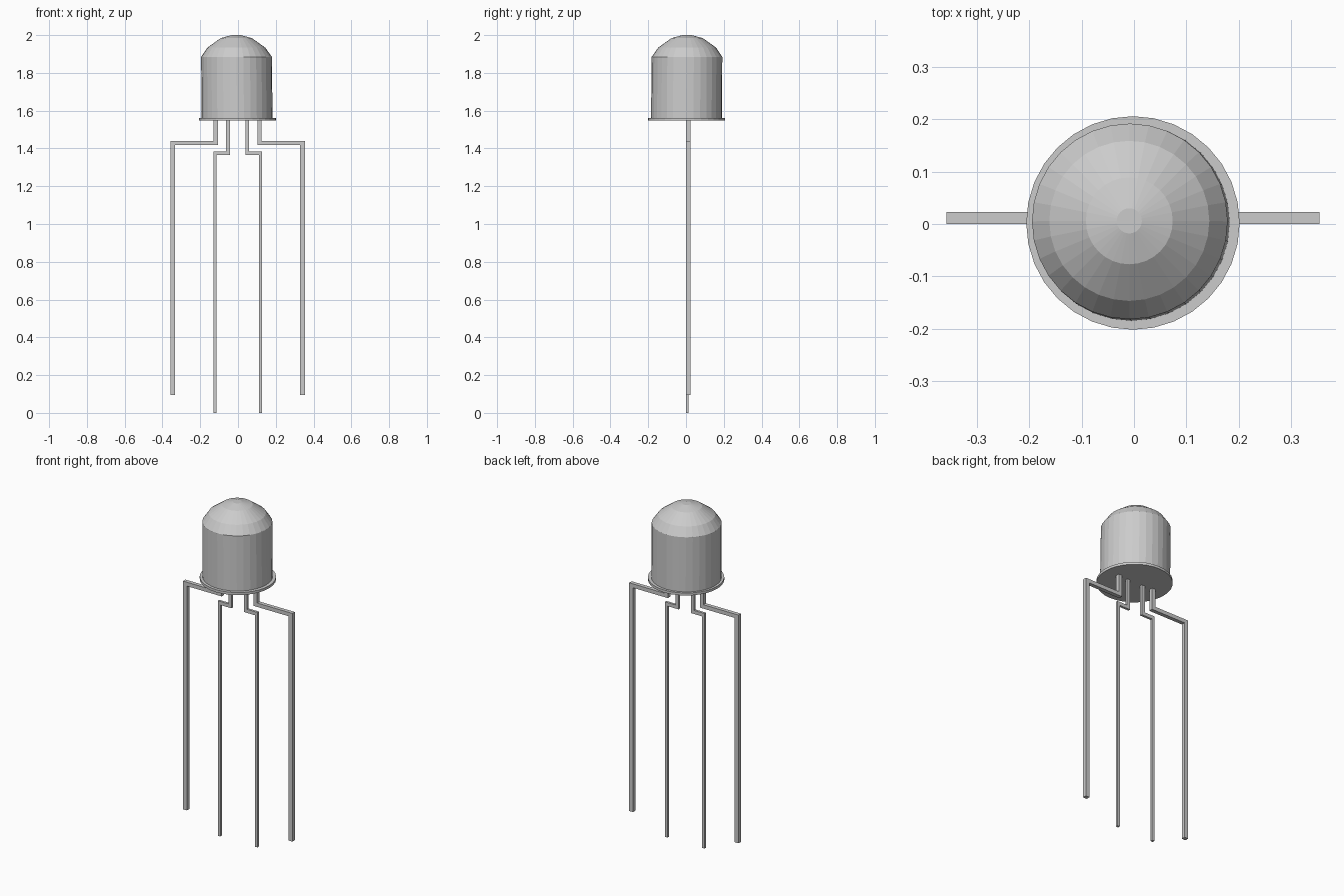
import bpy, bmesh, math

if "Cube" in bpy.data.objects:
    bpy.data.objects.remove(bpy.data.objects["Cube"])

SEG = 32


def finish(name, bm):
    bmesh.ops.recalc_face_normals(bm, faces=bm.faces)
    mesh = bpy.data.meshes.new(name)
    bm.to_mesh(mesh)
    bm.free()
    ob = bpy.data.objects.new(name, mesh)
    bpy.context.collection.objects.link(ob)
    return ob


def lathe(name, rings):
    """Stack of capped circles given as (radius, z, centre x, centre y)."""
    bm = bmesh.new()
    loops = []
    for r, z, cx, cy in rings:
        loops.append([bm.verts.new((cx + r * math.cos(2 * math.pi * i / SEG),
                                    cy + r * math.sin(2 * math.pi * i / SEG), z))
                      for i in range(SEG)])
    for a, b in zip(loops, loops[1:]):
        for i in range(SEG):
            j = (i + 1) % SEG
            bm.faces.new((a[i], a[j], b[j], b[i]))
    bm.faces.new(loops[0])
    bm.faces.new(loops[-1])
    return finish(name, bm)


def lead_pair(name, x_in, x_out, z_bend, z_low, w_in, w_out, depth):
    """Stepped flat lead, extruded in y and mirrored across x."""
    a, b, h = w_in / 2, w_out / 2, w_in
    pts = [(x_in - a, 1.555), (x_in - a, z_bend - h), (x_out - b, z_bend - h),
           (x_out - b, z_low), (x_out + b, z_low), (x_out + b, z_bend),
           (x_in + a, z_bend), (x_in + a, 1.555)]
    bm = bmesh.new()
    face = bm.faces.new([bm.verts.new((x, 0, z)) for x, z in pts])
    ext = bmesh.ops.extrude_face_region(bm, geom=[face])
    bmesh.ops.translate(bm, vec=(0, depth, 0),
                        verts=[v for v in ext["geom"] if isinstance(v, bmesh.types.BMVert)])
    ob = finish(name, bm)
    ob.location.x = -0.002
    ob.modifiers.new("mirror", 'MIRROR')
    return ob


# Domed lens body, leaning very slightly
lathe("lens", [(0.188, 1.558, -0.005, 0.003), (0.187, 1.885, -0.008, 0.005),
               (0.153, 1.934, -0.009, 0.006), (0.083, 1.984, -0.009, 0.006),
               (0.024, 2.0, -0.009, 0.006)])

# Thin rim under the lens
lathe("rim", [(0.204, 1.547, -0.002, 0.002), (0.204, 1.562, -0.002, 0.002)])

# Wide outer leads and thinner inner leads
lead_pair("outer_leads", 0.116, 0.344, 1.44, 0.095, 0.023, 0.025, 0.023)
lead_pair("inner_leads", 0.051, 0.121, 1.385, 0.0, 0.021, 0.016, 0.014)
